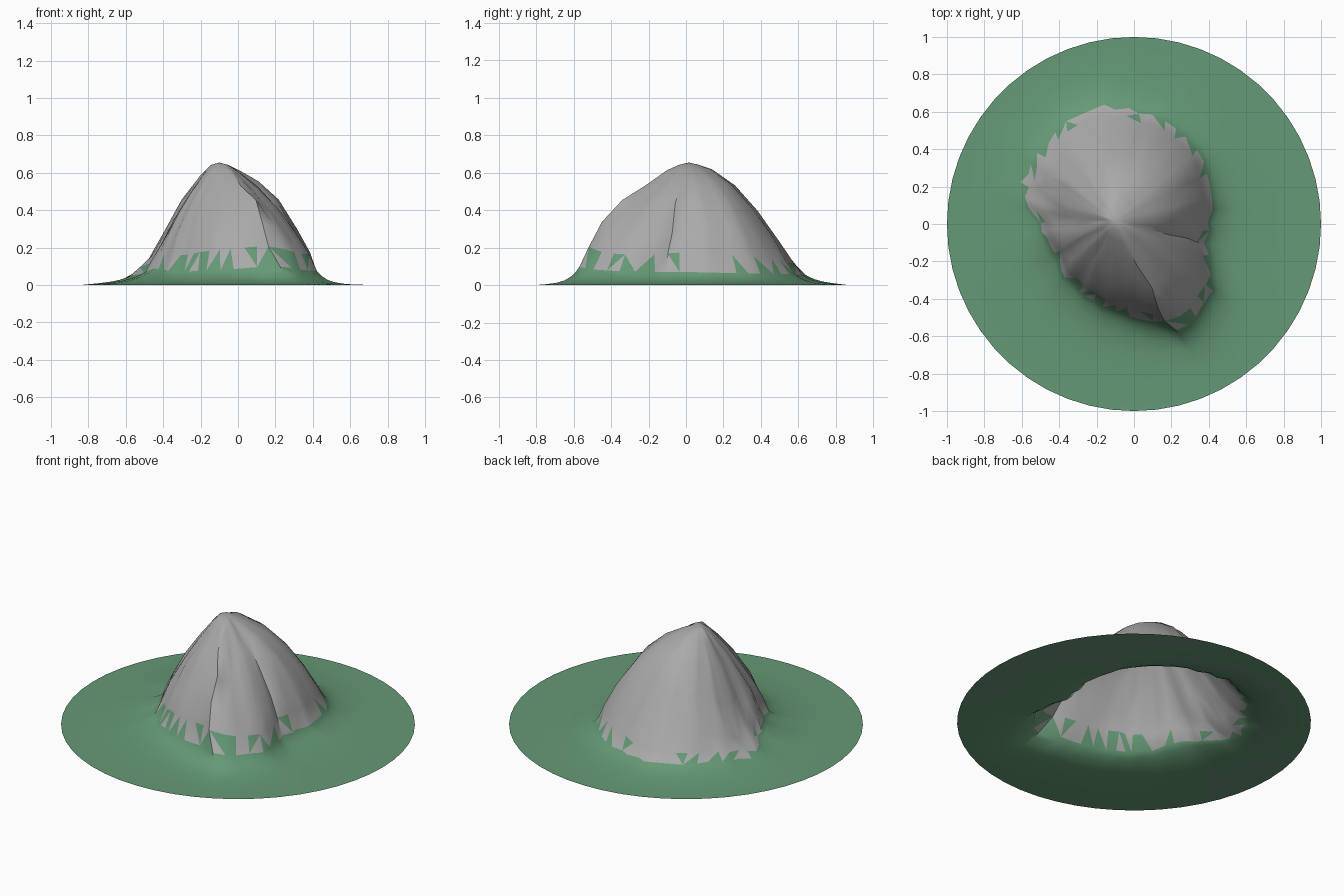
import bpy, bmesh, math, random
from mathutils import Vector

random.seed(4)
if "Cube" in bpy.data.objects:
    bpy.data.objects.remove(bpy.data.objects["Cube"])


def material(name, colour):
    mat = bpy.data.materials.new(name)
    mat.use_nodes = True
    mat.diffuse_color = (*colour, 1)
    mat.node_tree.nodes["Principled BSDF"].inputs["Base Color"].default_value = (*colour, 1)
    return mat


def around(table, angle):
    """Blend the rows of a table keyed by angle, wrapping round the full turn."""
    table = sorted(table)
    first, last = table[0], table[-1]
    table = [(last[0] - math.tau, *last[1:]), *table, (first[0] + math.tau, *first[1:])]
    for a, b in zip(table, table[1:]):
        if a[0] <= angle <= b[0]:
            f = (angle - a[0]) / (b[0] - a[0])
            return [u + (v - u) * f for u, v in zip(a[1:], b[1:])]


SEGMENTS = 52
PEAK = Vector((-0.1, 0.015))
TOP, SHOULDER = 0.655, 0.642

# Foot of the rock in plan
outline = [
    (-0.6, 0.2), (-0.49, 0.4), (-0.4, 0.51), (-0.24, 0.62), (-0.06, 0.62), (0.12, 0.58),
    (0.28, 0.48), (0.38, 0.32), (0.42, 0.15), (0.4, 0), (0.38, -0.12), (0.42, -0.25),
    (0.42, -0.37), (0.35, -0.47), (0.22, -0.57), (0.1, -0.53), (-0.05, -0.48),
    (-0.2, -0.42), (-0.35, -0.3), (-0.42, -0.15), (-0.5, 0),
]
feet = []
for point in outline:
    d = Vector(point) - PEAK
    feet.append((math.atan2(d.y, d.x) % math.tau, d.length))

# Slope heights by direction in degrees, one for each step below the shoulder
rock_steps = [0.09, 0.2, 0.4, 0.6, 0.8, 0.92, 1]
slopes = [
    (0, 0.615, 0.555, 0.46, 0.3, 0.18, 0.07),
    (45, 0.615, 0.55, 0.44, 0.28, 0.15, 0.06),
    (90, 0.62, 0.53, 0.39, 0.21, 0.11, 0.055),
    (135, 0.6, 0.49, 0.34, 0.18, 0.1, 0.055),
    (160, 0.585, 0.455, 0.27, 0.1, 0.06, 0.035),
    (200, 0.605, 0.51, 0.4, 0.27, 0.17, 0.09),
    (240, 0.6, 0.5, 0.39, 0.26, 0.16, 0.07),
    (270, 0.605, 0.52, 0.42, 0.29, 0.19, 0.08),
    (296, 0.615, 0.535, 0.46, 0.345, 0.21, 0.1),
    (315, 0.6, 0.505, 0.4, 0.27, 0.17, 0.08),
    (335, 0.605, 0.52, 0.41, 0.26, 0.16, 0.07),
]
slopes = [(math.radians(row[0]), SHOULDER, *row[1:]) for row in slopes]
skirt_steps = [0.06, 0.14, 0.25, 0.4, 0.65, 1]

# One open sheet: rock slopes in rings, flaring out into a flat round base
bm = bmesh.new()
peak = bm.verts.new((*PEAK, TOP))
rings = [[] for _ in rock_steps + skirt_steps]
for i in range(SEGMENTS):
    angle = math.tau * i / SEGMENTS
    fluting = random.uniform(-0.02, 0.02)
    heights = around(slopes, angle)
    for ring, t, z in zip(rings, rock_steps, heights):
        turned = (angle + random.uniform(-0.03, 0.03)) % math.tau
        reach = around(feet, turned)[0] * t * (1 + fluting + random.uniform(-0.01, 0.01))
        ring.append(bm.verts.new((PEAK.x + math.cos(turned) * reach,
                                  PEAK.y + math.sin(turned) * reach, z)))
    rim = Vector((math.cos(angle), math.sin(angle)))
    foot = rings[len(rock_steps) - 1][i].co.copy()
    spread = 0.085 - 0.025 * rim.x
    for ring, f in zip(rings[len(rock_steps):], skirt_steps):
        p = foot.xy.lerp(rim, f)
        z = foot.z * math.exp(-(p - foot.xy).length / spread) if f < 0.6 else 0
        ring.append(bm.verts.new((*p, z)))

# Triangles with varied diagonals; the lowest rock band is ragged with grass
RAGGED = len(rock_steps) - 2
for i in range(SEGMENTS):
    j = (i + 1) % SEGMENTS
    bm.faces.new((peak, rings[0][i], rings[0][j]))
    for level, (inner, outer) in enumerate(zip(rings, rings[1:])):
        a, b, c, d = inner[i], outer[i], outer[j], inner[j]
        split = ((a, b, c), (a, c, d)) if random.random() < 0.5 else ((a, b, d), (b, c, d))
        for tri in split:
            face = bm.faces.new(tri)
            ragged = level == RAGGED and random.random() < 0.35
            face.material_index = int(level > RAGGED or ragged)

mesh = bpy.data.meshes.new("rocky_hill")
bm.to_mesh(mesh)
bm.free()
mesh.materials.append(material("rock grey", (0.4, 0.4, 0.4)))
mesh.materials.append(material("grass green", (0.13, 0.32, 0.18)))
hill = bpy.data.objects.new("rocky_hill", mesh)
bpy.context.collection.objects.link(hill)
bpy.context.view_layer.objects.active = hill
hill.select_set(True)
bpy.ops.object.shade_smooth_by_angle(angle=math.radians(40))
